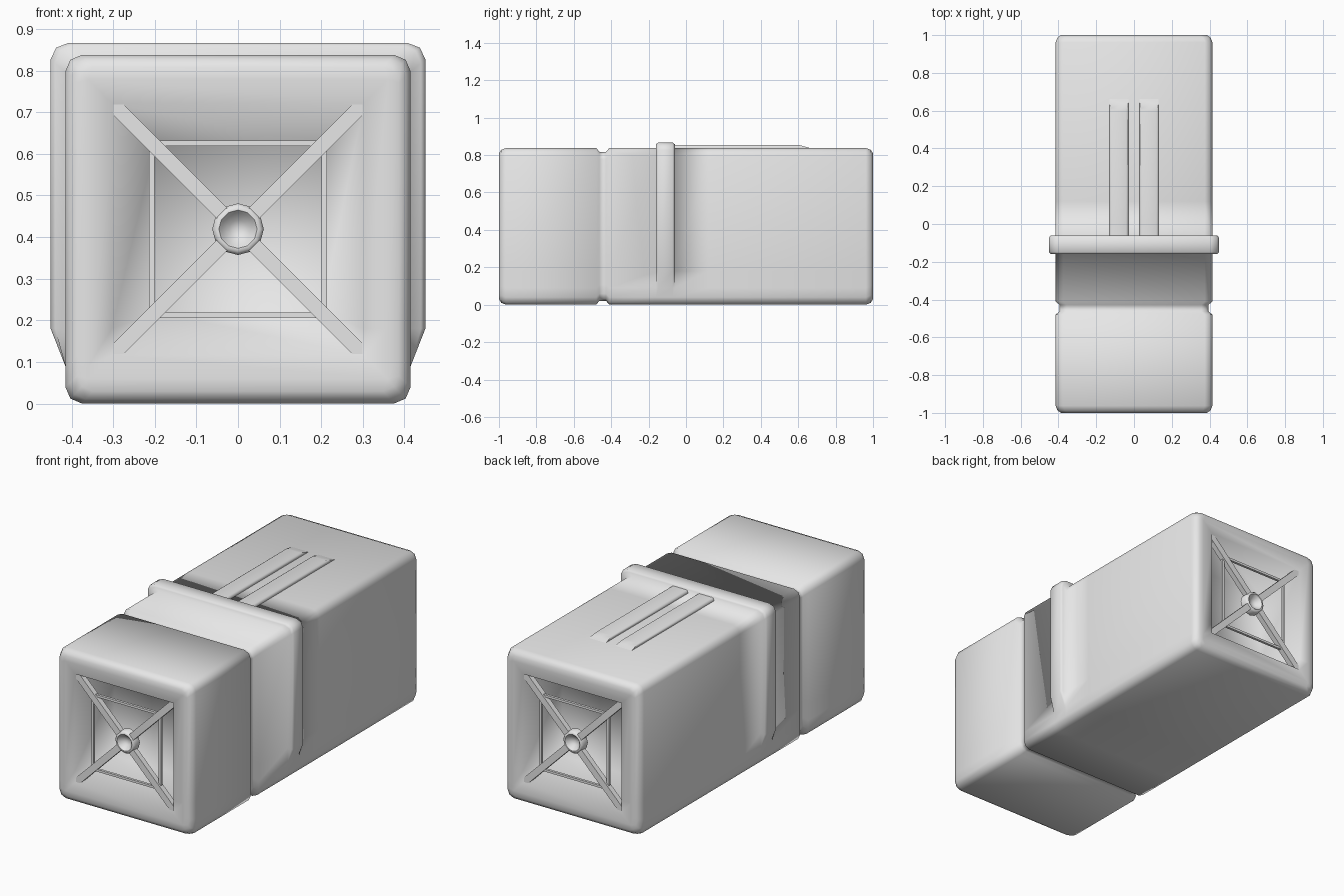
import bpy, bmesh, math
from mathutils import Matrix, Vector

cube = bpy.data.objects.get("Cube")
if cube:
    bpy.data.objects.remove(cube, do_unlink=True)

GREY = bpy.data.materials.new("light grey")
GREY.use_nodes = True
GREY.diffuse_color = (0.8, 0.8, 0.8, 1)
GREY.node_tree.nodes["Principled BSDF"].inputs["Base Color"].default_value = (0.8, 0.8, 0.8, 1)
MID = 0.419  # height of the long axis


def finish(name, bm, smooth=None):
    bmesh.ops.recalc_face_normals(bm, faces=bm.faces)
    mesh = bpy.data.meshes.new(name)
    bm.to_mesh(mesh)
    bm.free()
    mesh.materials.append(GREY)
    ob = bpy.data.objects.new(name, mesh)
    bpy.context.collection.objects.link(ob)
    if smooth:
        bpy.ops.object.select_all(action="DESELECT")
        ob.select_set(True)
        bpy.context.view_layer.objects.active = ob
        bpy.ops.object.shade_smooth_by_angle(angle=math.radians(smooth))
    return ob


def box(name, size, matrix):
    bm = bmesh.new()
    bmesh.ops.create_cube(bm, size=1, matrix=matrix @ Matrix.Diagonal((*size, 1)))
    return finish(name, bm)


# Rounded square cross-section, right half then its mirror image
right = [(.375, -.419), (.403, -.407), (.415, -.379), (.415, -.329),
         (.415, -.239), (.415, .379), (.403, .407), (.375, .419)]
section = right + [(-x, z) for x, z in reversed(right)]


def clamp(v, limit):
    return max(-limit, min(limit, v))


def shape(kind, value, x, z):
    if kind == "square":
        return clamp(x, value), clamp(z, value)
    if kind == "scale":
        return x * value, z * value
    # Collar: raised on the top and sides, fading out low on the sides
    t = value if z > -.25 else 0
    return x * (1 + .085 * t), z + (.029 * t if z > .3 else 0)


# Body: one skin lofted along y, with recessed ends, a groove and a collar
end = [(-.8, "square", .2), (-1, "square", .303), (-1, "square", .36),
       (-1, "scale", .93), (-.988, "scale", .975), (-.962, "scale", 1)]
middle = [(-.48, "scale", 1), (-.463, "scale", .95), (-.428, "scale", .95),
          (-.41, "scale", 1), (-.16, "collar", 0), (-.16, "collar", .7),
          (-.148, "collar", 1), (-.072, "collar", 1), (-.06, "collar", .7),
          (-.06, "collar", 0), (.12, "scale", 1)]
rings = end + middle + [(-y, k, v) for y, k, v in reversed(end)]

bm = bmesh.new()
loops = []
for y, kind, value in rings:
    pts = [shape(kind, value, x, z) for x, z in section]
    loops.append([bm.verts.new((x, y, z + MID)) for x, z in pts])
n = len(section)
for a, b in zip(loops, loops[1:]):
    for i in range(n):
        j = (i + 1) % n
        bm.faces.new((a[i], a[j], b[j], b[i]))
bm.faces.new(loops[0])
bm.faces.new(loops[-1])
bmesh.ops.remove_doubles(bm, verts=bm.verts, dist=0.0005)
finish("body", bm, 120)

# Two raised ribs on the top, sloping down at the rear
for side, sx in (("left", 1), ("right", -1)):
    bm = bmesh.new()
    profile = [(-.08, .8), (-.08, .855), (.6, .855), (.67, .836), (.67, .8)]
    face = bm.faces.new([bm.verts.new((sx * .08 - .05, y, z)) for y, z in profile])
    made = bmesh.ops.extrude_face_region(bm, geom=[face])["geom"]
    bmesh.ops.translate(bm, vec=(.1, 0, 0),
                        verts=[v for v in made if isinstance(v, bmesh.types.BMVert)])
    rim = [e for e in bm.edges if all(v.co.z > .85 for v in e.verts)
           and abs(e.verts[0].co.x - e.verts[1].co.x) < .01]
    bmesh.ops.bevel(bm, geom=rim, offset=.012, segments=2, profile=.5, affect="EDGES")
    finish(side + "_top_rib", bm, 50)

# Grille at each end: crossed struts, a thin square frame and a dished hub
for where, angle in (("front", 0), ("back", math.pi)):
    turn = Matrix.Rotation(angle, 4, "Z")
    base = turn @ Matrix.Translation((0, -1, MID))
    for i in range(4):
        spin = Matrix.Rotation(math.pi / 2 * i, 4, "Y")
        diagonal = spin @ Matrix.Rotation(math.pi / 4, 4, "Y")
        box(f"{where}_strut_{i + 1}", (.385, .03, .036),
            base @ diagonal @ Matrix.Translation((.2425, .022, 0)))
        box(f"{where}_frame_bar_{i + 1}", (.41, .014, .013),
            base @ spin @ Matrix.Translation((0, .024, .207)))

    bm = bmesh.new()
    dish = [(0, .035), (.022, .029), (.04, .01), (.046, .003), (.054, .003),
            (.062, .012), (.062, .05), (0, .05)]
    verts = [bm.verts.new((r, y, 0)) for r, y in dish]
    edges = [bm.edges.new(pair) for pair in zip(verts, verts[1:])]
    bmesh.ops.spin(bm, geom=verts + edges, cent=(0, 0, 0), axis=(0, 1, 0),
                   angle=2 * math.pi, steps=12)
    bmesh.ops.remove_doubles(bm, verts=bm.verts, dist=0.0005)
    bmesh.ops.transform(bm, matrix=base, verts=bm.verts)
    finish(where + "_hub", bm, 50)
